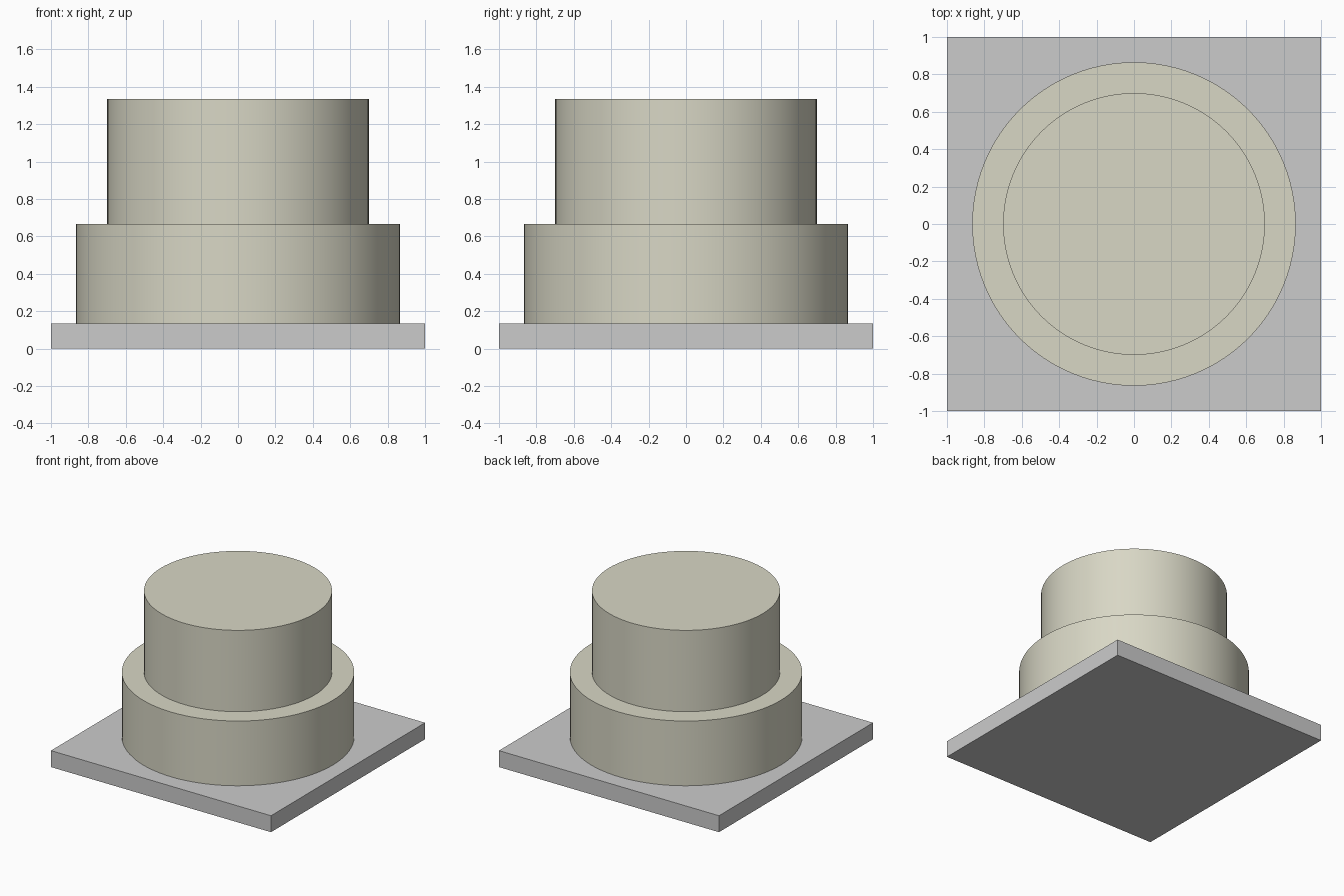
import bpy
import math

if "Cube" in bpy.data.objects:
    bpy.data.objects.remove(bpy.data.objects["Cube"])


def material(name, color):
    m = bpy.data.materials.new(name)
    m.diffuse_color = color
    m.use_nodes = True
    m.node_tree.nodes["Principled BSDF"].inputs["Base Color"].default_value = m.diffuse_color
    return m


def tier(name, radius, z0, z1, mat):
    bpy.ops.mesh.primitive_cylinder_add(vertices=96, radius=radius, depth=z1 - z0,
                                        location=(0, 0, (z0 + z1) / 2))
    ob = bpy.context.object
    ob.name = name
    ob.data.materials.append(mat)
    bpy.ops.object.shade_smooth_by_angle(angle=math.radians(30))
    return ob


icing = material("icing", (0.69, 0.68, 0.56, 1))

# Square cake board
bpy.ops.mesh.primitive_cube_add(size=1, location=(0, 0, 0.0675))
board = bpy.context.object
board.name = "cake_board"
board.scale = (2, 2, 0.135)
bpy.ops.object.transform_apply(location=False, rotation=False, scale=True)

# Two round tiers
tier("lower_tier", 0.865, 0.135, 0.667, icing)
tier("upper_tier", 0.70, 0.667, 1.335, icing)

# Blank label lying on the front left corner, partly under the lower tier
bpy.ops.mesh.primitive_plane_add(size=1, location=(-0.64, -0.755, 0.137))
label = bpy.context.object
label.name = "blank_label"
label.scale = (0.475, 0.24, 1)
bpy.ops.object.transform_apply(location=False, rotation=False, scale=True)
